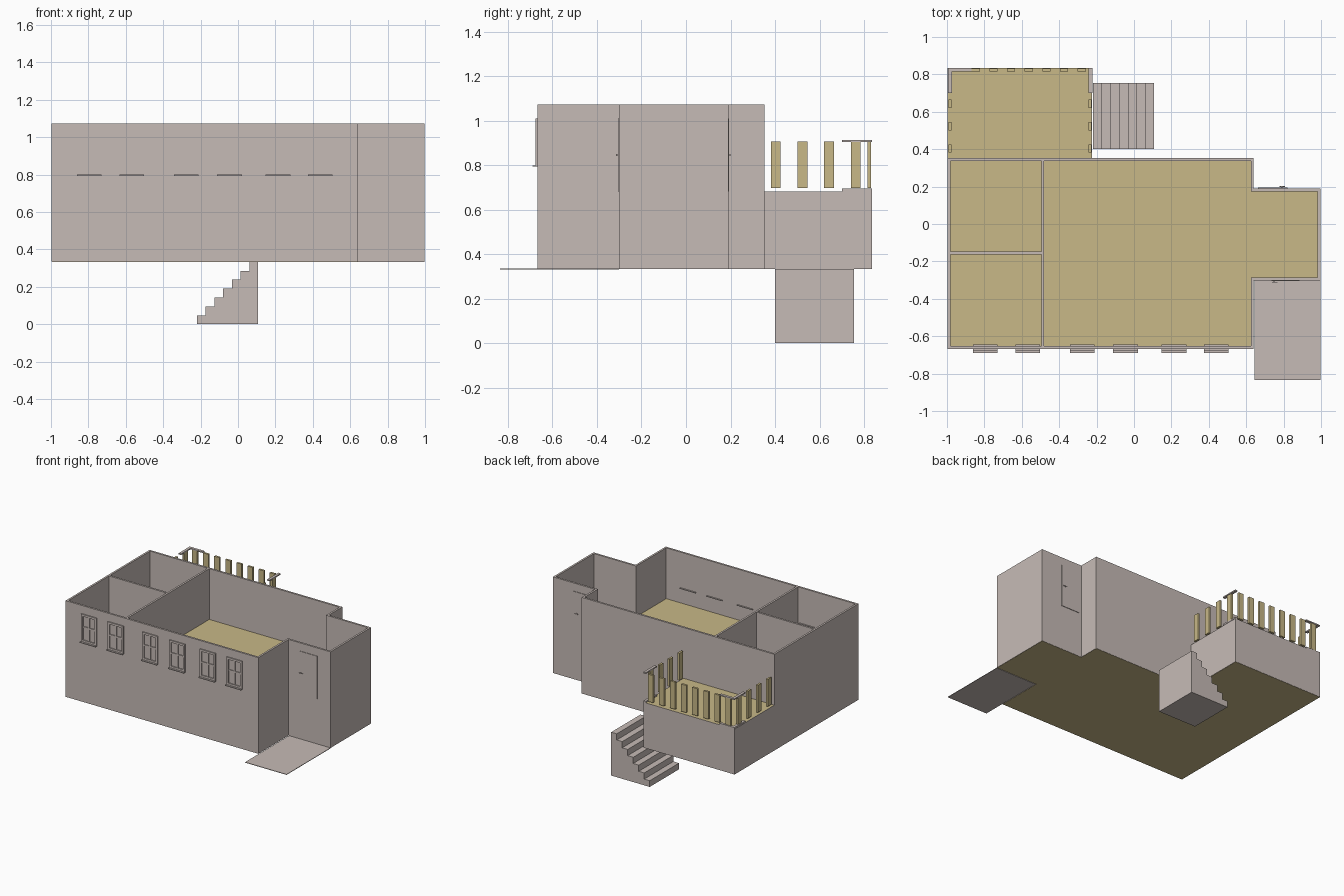
import bpy, bmesh

if "Cube" in bpy.data.objects:
    bpy.data.objects.remove(bpy.data.objects["Cube"])


def material(name, rgb):
    m = bpy.data.materials.new(name)
    m.diffuse_color = (*rgb, 1)
    m.use_nodes = True
    m.node_tree.nodes["Principled BSDF"].inputs["Base Color"].default_value = m.diffuse_color
    return m


GREY = material("warm grey plaster", (0.565, 0.497, 0.468))
TAN = material("tan wood", (0.578, 0.479, 0.242))


def finish(bm, name, mat):
    bmesh.ops.recalc_face_normals(bm, faces=bm.faces[:])
    me = bpy.data.meshes.new(name)
    bm.to_mesh(me)
    bm.free()
    me.materials.append(mat)
    ob = bpy.data.objects.new(name, me)
    bpy.context.collection.objects.link(ob)
    return ob


def boxes(name, mat, items):
    """One object made of boxes given as (x0, x1, y0, y1, z0, z1)."""
    bm = bmesh.new()
    for x0, x1, y0, y1, z0, z1 in items:
        for v in bmesh.ops.create_cube(bm, size=1)["verts"]:
            v.co = (x0 if v.co.x < 0 else x1,
                    y0 if v.co.y < 0 else y1,
                    z0 if v.co.z < 0 else z1)
    return finish(bm, name, mat)


def prism(name, mat, profile, to_3d, depth):
    """Close a 2D profile and extrude it along the depth vector."""
    bm = bmesh.new()
    face = bm.faces.new([bm.verts.new(to_3d(a, b)) for a, b in profile])
    top = bmesh.ops.extrude_face_region(bm, geom=[face])["geom"]
    bmesh.ops.translate(bm, vec=depth,
                        verts=[g for g in top if isinstance(g, bmesh.types.BMVert)])
    return finish(bm, name, mat)


BASE, FLOOR, TOP = 0.333, 0.682, 1.072   # main levels
T = 0.015                                # wall thickness
XL, XM, XR = -0.997, 0.64, 0.997         # left, main right, entry right
YF, YB = -0.668, 0.352                   # main front and back
EF, EB = -0.302, 0.19                    # entry bay front and back
DX, DY = -0.225, 0.835                   # deck right and back

# Floor slab under house and deck, just inside the outer skin
e = 0.002
prism("floor_slab", TAN,
      [(XL + e, YF + e), (XM - e, YF + e), (XM - e, EF + e), (XR - e, EF + e),
       (XR - e, EB - e), (XM - e, EB - e), (XM - e, YB - e), (DX - e, YB - e),
       (DX - e, DY - e), (XL + e, DY - e)],
      lambda x, y: (x, y, BASE), (0, 0, FLOOR - BASE))

# Outer walls, as one ring: outer outline bridged to its inner outline
outer = [(XL, YF), (XM, YF), (XM, EF), (XR, EF), (XR, EB), (XM, EB), (XM, YB), (XL, YB)]
inner = [(XL + T, YF + T), (XM - T, YF + T), (XM - T, EF + T), (XR - T, EF + T),
         (XR - T, EB - T), (XM - T, EB - T), (XM - T, YB - T), (XL + T, YB - T)]
bm = bmesh.new()
rings = [[bm.verts.new((x, y, z)) for x, y in loop]
         for loop, z in ((outer, BASE + 0.001), (outer, TOP), (inner, TOP), (inner, BASE + 0.001))]
for a, b in zip(rings, rings[1:] + rings[:1]):
    for i in range(8):
        j = (i + 1) % 8
        bm.faces.new((a[i], a[j], b[j], b[i]))
finish(bm, "outer_walls", GREY)

# Room partitions
boxes("partitions", GREY, [
    (-0.495, -0.48, YF + T, YB - T, FLOOR - 0.01, TOP),
    (XL + T, -0.495, -0.162, -0.147, FLOOR - 0.01, TOP)])

# Deck skirt and front porch slab
s = 0.004
boxes("deck_skirt", GREY, [
    (XL, XL + s, YB, DY, BASE + 0.001, FLOOR),
    (DX - s, DX, YB, DY, BASE + 0.001, FLOOR),
    (XL + s, DX - s, DY - s, DY, BASE + 0.001, FLOOR)])
boxes("porch_slab", GREY, [(0.645, XR, -0.835, EF, BASE - 0.002, BASE + 0.002)])

# Stair block with seven steps rising to the right
N, X0, X1 = 7, -0.22, 0.107
profile = [(X1, 0), (X0, 0)]
for i in range(N):
    z = BASE * (i + 1) / N
    profile += [(X0 + (X1 - X0) * i / N, z), (X0 + (X1 - X0) * (i + 1) / N, z)]
prism("stairs", GREY, profile, lambda x, z: (x, 0.40, z), (0, 0.354, 0))

# Front windows: frame, sash bars and a sill passing through the wall
for n, cx in enumerate((-0.796, -0.568, -0.276, -0.045, 0.214, 0.44), 1):
    l, r, zb, zt = cx - 0.066, cx + 0.066, 0.797, 1.01
    f, d = 0.016, YF - 0.008
    boxes(f"window_{n}", GREY, [
        (l, l + f, d, YF, zb, zt), (r - f, r, d, YF, zb, zt),
        (l + f, r - f, d, YF, zt - f, zt), (l + f, r - f, d, YF, zb, zb + f),
        (cx - 0.006, cx + 0.006, d + 0.002, YF, zb + f, zt - f),
        (l + f, r - f, d + 0.002, YF, 0.905, 0.917)])
    boxes(f"window_sill_{n}", GREY, [(l, r, -0.69, -0.645, 0.793, 0.799)])

# Entry doors: thin leaf with a lever handle, on both sides of the entry bay
for name, x0, x1, hx, y, side in (("front_door", 0.735, 0.885, 0.75, EF, -1),
                                  ("back_door", 0.663, 0.82, 0.79, EB, 1)):
    def span(a, b):
        return tuple(sorted((y + side * a, y + side * b)))
    boxes(name, GREY, [(x0, x1, *span(-0.001, 0.004), FLOOR, 1.01)])
    boxes(name + "_handle", GREY, [
        (hx - 0.004, hx + 0.004, *span(0.004, 0.011), 0.841, 0.849),
        (hx - 0.012, hx + 0.018, *span(0.009, 0.012), 0.843, 0.847)])

# Deck balusters: back row and two side rows
B0, B1, W, H = 0.697, 0.906, 0.022, 0.008
boxes("back_balusters", TAN, [
    (x - W, x + W, 0.824 - H, 0.824 + H, B0, B1)
    for x in [-0.94 + 0.0943 * i for i in range(8)]])
for name, x in (("left_balusters", -0.984), ("right_balusters", -0.234)):
    boxes(name, TAN, [(x - H, x + H, y - W, y + W, B0, B1)
                      for y in [0.403 + 0.12 * i for i in range(4)]])

# Short rail pieces at the deck corners, top and bottom
for name, z0, z1 in (("bottom_rails", FLOOR, 0.694), ("top_rails", 0.905, 0.914)):
    boxes(name, GREY, [
        (-0.995, -0.974, 0.70, 0.835, z0, z1),
        (-0.974, -0.87, 0.815, 0.835, z0, z1),
        (-0.243, -0.222, 0.70, 0.835, z0, z1)])
